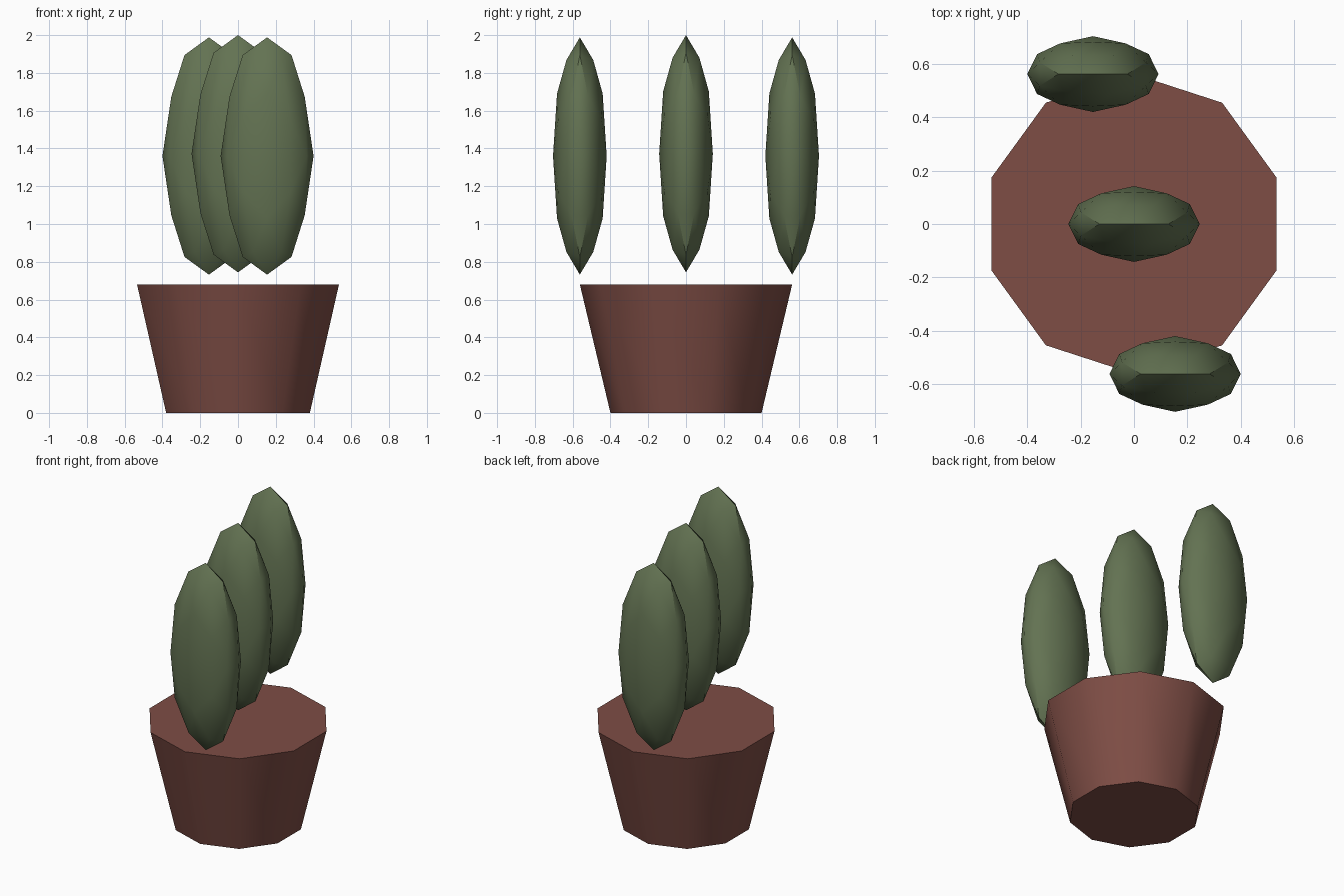
import bpy, bmesh, math
from mathutils import Matrix

if "Cube" in bpy.data.objects:
    bpy.data.objects.remove(bpy.data.objects["Cube"])


def material(name, rgb):
    m = bpy.data.materials.new(name)
    m.diffuse_color = (*rgb, 1)
    m.use_nodes = True
    m.node_tree.nodes["Principled BSDF"].inputs["Base Color"].default_value = m.diffuse_color
    return m


def add_object(name, bm, mat, angle):
    bmesh.ops.recalc_face_normals(bm, faces=bm.faces)
    me = bpy.data.meshes.new(name)
    bm.to_mesh(me)
    bm.free()
    me.materials.append(mat)
    ob = bpy.data.objects.new(name, me)
    bpy.context.collection.objects.link(ob)
    bpy.ops.object.select_all(action='DESELECT')
    ob.select_set(True)
    bpy.context.view_layer.objects.active = ob
    bpy.ops.object.shade_smooth_by_angle(angle=math.radians(angle))
    return ob


clay = material("clay", (0.21, 0.075, 0.06))
green = material("cactus_green", (0.125, 0.17, 0.085))

# Ten-sided tapered pot, a corner on the y axis
bm = bmesh.new()
bmesh.ops.create_cone(bm, cap_ends=True, segments=10, radius1=0.40, radius2=0.562,
                      depth=0.68, matrix=Matrix.Translation((0, 0, 0.34)))
top = max(bm.verts, key=lambda v: v.co.y)
turn = math.pi / 2 - math.atan2(top.co.y, top.co.x)
bmesh.ops.rotate(bm, verts=bm.verts, matrix=Matrix.Rotation(turn, 3, 'Z'))
add_object("pot", bm, clay, 40)


# Cactus lobe: icosahedron standing on an edge, divided once, rounded and stretched
def lobe(name, x, y, z):
    bm = bmesh.new()
    g = (1 + math.sqrt(5)) / 2
    for s in (-1, 1):
        for t in (-g, g):
            for co in ((s, 0, t), (t, s, 0), (0, t, s)):
                bm.verts.new(co)
    bmesh.ops.convex_hull(bm, input=bm.verts)
    bmesh.ops.subdivide_edges(bm, edges=bm.edges[:], cuts=1, use_grid_fill=True)
    for v in bm.verts:
        v.co.normalize()
    bmesh.ops.scale(bm, vec=(0.246, 0.142, 0.628), verts=bm.verts)
    bmesh.ops.translate(bm, vec=(x, y, z), verts=bm.verts)
    add_object(name, bm, green, 40)


lobe("middle_lobe", 0, 0, 1.372)
lobe("front_lobe", 0.154, -0.562, 1.36)
lobe("back_lobe", -0.154, 0.562, 1.36)
